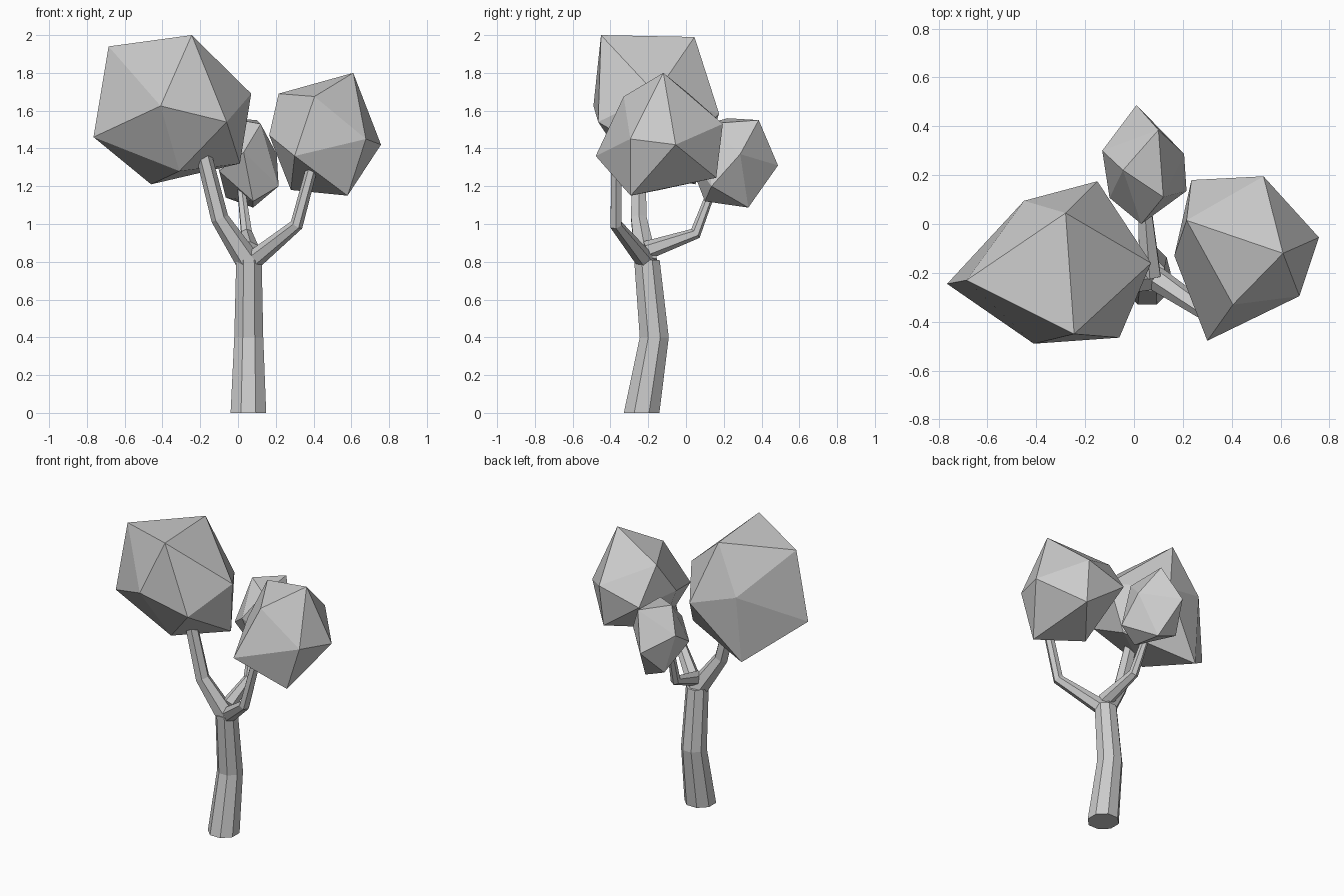
import bpy, bmesh, math
from mathutils import Vector


def finish(bm, name):
    bmesh.ops.recalc_face_normals(bm, faces=bm.faces)
    mesh = bpy.data.meshes.new(name)
    bm.to_mesh(mesh)
    bm.free()
    obj = bpy.data.objects.new(name, mesh)
    bpy.context.collection.objects.link(obj)
    return obj


def limb(name, path, sides, flat=False):
    """Tapered faceted tube along (x, y, z, radius) stations."""
    bm = bmesh.new()
    pts = [Vector(p[:3]) for p in path]
    rings = []
    for i, p in enumerate(pts):
        d = (pts[min(i + 1, len(pts) - 1)] - pts[max(i - 1, 0)]).normalized()
        if flat:
            d = Vector((0, 0, 1))
        u = (Vector((0, 1, 0)) - d * d.y).normalized()
        if abs(d.y) > 0.8:
            u = (Vector((1, 0, 0)) - d * d.x).normalized()
        if i and u.dot(last_u) < 0.9:
            u = (last_u - d * last_u.dot(d)).normalized()
        last_u = u
        v = d.cross(u)
        ring = []
        for k in range(sides):
            a = 2 * math.pi * (k + 0.5) / sides
            ring.append(bm.verts.new(p + (u * math.cos(a) + v * math.sin(a)) * path[i][3]))
        rings.append(ring)
    for a, b in zip(rings, rings[1:]):
        for k in range(sides):
            n = (k + 1) % sides
            bm.faces.new((a[k], a[n], b[n], b[k]))
    bm.faces.new(rings[0])
    bm.faces.new(rings[-1])
    return finish(bm, name)


def crown(name, points):
    """Irregular twenty-sided foliage lump: hull of its corner points."""
    bm = bmesh.new()
    for p in points:
        bm.verts.new(p)
    bmesh.ops.convex_hull(bm, input=bm.verts)
    return finish(bm, name)


# Trunk
limb("trunk", [(0.055, -0.235, 0, 0.102), (0.057, -0.168, 0.40, 0.083),
               (0.058, -0.207, 0.81, 0.073)], 8, flat=True)

# Branches
limb("left_branch", [(0.06, -0.21, 0.79, 0.066), (-0.097, -0.25, 1.03, 0.047),
                     (-0.18, -0.25, 1.36, 0.042)], 6)
limb("right_branch", [(0.07, -0.21, 0.80, 0.052), (0.31, -0.37, 0.995, 0.035),
                      (0.40, -0.37, 1.33, 0.03)], 6)
limb("back_branch", [(0.065, -0.21, 0.86, 0.05), (0.045, 0.05, 0.95, 0.032),
                     (0.015, 0.145, 1.20, 0.022)], 6)

# Foliage
crown("left_crown", [
    (-0.245, -0.45, 2.0), (-0.685, -0.23, 1.94), (-0.28, 0.045, 1.99),
    (0.07, -0.16, 1.69), (-0.41, -0.49, 1.625), (-0.06, -0.465, 1.54),
    (-0.765, -0.245, 1.46), (-0.45, 0.095, 1.67), (-0.15, 0.175, 1.585),
    (-0.31, -0.29, 1.28), (-0.46, 0.05, 1.21), (0.01, -0.09, 1.32)])
crown("right_crown", [
    (0.61, -0.12, 1.80), (0.215, 0.015, 1.69), (0.405, -0.33, 1.675),
    (0.165, -0.13, 1.47), (0.30, -0.478, 1.36), (0.677, -0.295, 1.45),
    (0.757, -0.055, 1.42), (0.58, -0.293, 1.15), (0.28, -0.14, 1.18),
    (0.53, 0.195, 1.53), (0.235, 0.18, 1.45), (0.52, 0.16, 1.245)])
crown("back_crown", [
    (0.10, 0.385, 1.55), (-0.045, 0.22, 1.56), (0.12, 0.11, 1.53),
    (0.01, 0.487, 1.31), (-0.13, 0.30, 1.40), (0.205, 0.287, 1.37),
    (0.215, 0.135, 1.20), (0.03, 0.0, 1.38), (-0.10, 0.107, 1.28),
    (0.08, 0.33, 1.087), (-0.065, 0.33, 1.14), (0.08, 0.10, 1.12)])
